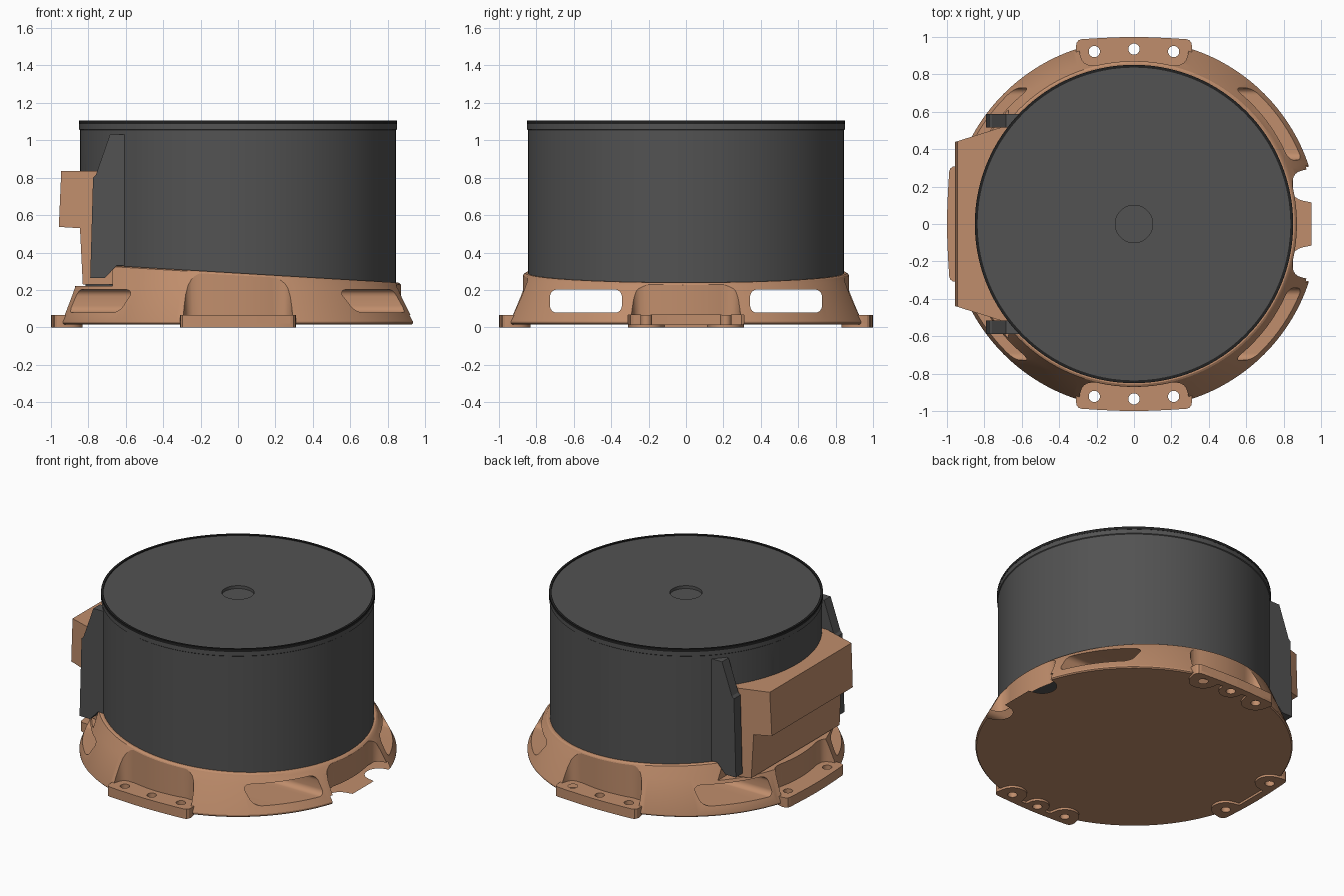
import bpy, bmesh, math
from mathutils import Matrix, Vector

if "Cube" in bpy.data.objects:
    bpy.data.objects.remove(bpy.data.objects["Cube"])

SEG = 128


def material(name, rgb):
    m = bpy.data.materials.new(name)
    m.diffuse_color = (*rgb, 1)
    m.use_nodes = True
    m.node_tree.nodes["Principled BSDF"].inputs["Base Color"].default_value = m.diffuse_color
    return m


TAN = material("tan", (0.53, 0.27, 0.15))
DARK = material("dark_grey", (0.085, 0.085, 0.085))
BLACK = material("black", (0.015, 0.015, 0.015))


def finish(name, bm, mat=None):
    bmesh.ops.recalc_face_normals(bm, faces=bm.faces[:])
    me = bpy.data.meshes.new(name)
    bm.to_mesh(me)
    bm.free()
    ob = bpy.data.objects.new(name, me)
    bpy.context.collection.objects.link(ob)
    if mat:
        me.materials.append(mat)
    return ob


def add_prism(bm, pts, lo, hi, place):
    """Extrude a 2D outline from lo to hi; place maps (a, b, h) to 3D."""
    low = [bm.verts.new(place(a, b, lo)) for a, b in pts]
    top = [bm.verts.new(place(a, b, hi)) for a, b in pts]
    bm.faces.new(low)
    bm.faces.new(top)
    for i in range(len(pts)):
        j = (i + 1) % len(pts)
        bm.faces.new((low[i], low[j], top[j], top[i]))


def prism(name, pts, lo, hi, place, mat=None):
    bm = bmesh.new()
    add_prism(bm, pts, lo, hi, place)
    return finish(name, bm, mat)


def lathe(name, rings, mat, closed=False):
    """Rings are (radius, height, tilt along x)."""
    bm = bmesh.new()
    loops = []
    for r, z, k in rings:
        angs = [2 * math.pi * i / SEG for i in range(SEG)]
        loops.append([bm.verts.new((r * math.cos(a), r * math.sin(a), z + k * r * math.cos(a))) for a in angs])
    pairs = list(zip(loops, loops[1:]))
    if closed:
        pairs.append((loops[-1], loops[0]))
    else:
        bm.faces.new(loops[0])
        bm.faces.new(loops[-1])
    for p, q in pairs:
        for i in range(SEG):
            j = (i + 1) % SEG
            bm.faces.new((p[i], p[j], q[j], q[i]))
    return finish(name, bm, mat)


def boolean(ob, tool, op):
    tool.hide_render = True
    mod = ob.modifiers.new(op, 'BOOLEAN')
    mod.operation, mod.object, mod.solver = op, tool, 'EXACT'
    bpy.context.view_layer.objects.active = ob
    bpy.ops.object.modifier_apply(modifier=mod.name)
    bpy.data.objects.remove(tool)


def circle(cx, cy, r, n=32):
    return [(cx + r * math.cos(2 * math.pi * i / n), cy + r * math.sin(2 * math.pi * i / n)) for i in range(n)]


def mirrored(half):
    """Complete an outline whose right half is given, left half mirrored."""
    return half + [(-u, v) for u, v in reversed(half) if abs(u) > 1e-6]


def side(i):
    rot = Matrix.Rotation(i * math.pi / 2, 3, 'Z')
    return lambda u, v, h: rot @ Vector((u, v, h))


def flat(x, y, z):
    return Vector((x, y, z))


# Flared base with a tilted upper rim
base = lathe("flared_base", [
    (0.978, 0.015, 0), (0.985, 0.022, 0), (0.985, 0.032, 0), (0.90, 0.222, -0.03),
    (0.876, 0.268, -0.055), (0.868, 0.284, -0.06), (0.858, 0.29, -0.06)], TAN)

# Notch in the rim below the connector housing
boolean(base, prism("notch", [(-1.2, -0.7), (-0.67, -0.7), (-0.67, 0.7), (-1.2, 0.7)], 0.222, 0.6, flat), 'DIFFERENCE')

# Pockets above the four mounting pads
wall = [(0.2 * i / 10, math.sqrt(0.871 ** 2 - (0.2 * i / 10) ** 2)) for i in range(11)]
pocket = mirrored(wall + [(0.225, 0.847), (0.25, 0.852), (0.268, 0.863), (0.28, 0.88), (0.288, 0.905), (0.3, 0.97), (0.305, 1.1)])
for i in range(4):
    boolean(base, prism("pocket", pocket, 0.064, 0.5, side(i)), 'DIFFERENCE')

# Mounting pads, scalloped feet and screw holes
outer = [(0.31, 0.95), (0.307, 0.968), (0.297, 0.982), (0.28, 0.988), (0.2, 0.993), (0.1, 0.998), (0.0, 1.0)]
for i in range(4):
    holes = [(-0.212, 0.922, 0.09), (0.212, 0.922, 0.09)]
    if i % 2 == 0:
        holes.append((0, 0.935, 0.075))
    boolean(base, prism("pad", mirrored([(0.31, 0.85)] + outer), 0.02, 0.066, side(i)), 'UNION')
    inner = []
    for s in range(-39, 40):
        u = s * 0.3075 / 40
        v = 0.95
        for cu, cv, r in holes:
            if abs(u - cu) < r:
                v = min(v, cv - math.sqrt(r * r - (u - cu) ** 2))
        inner.append((u, v))
    boolean(base, prism("foot", inner + mirrored(outer), 0, 0.06, side(i)), 'UNION')
    bm = bmesh.new()
    for cu, cv, r in holes:
        add_prism(bm, circle(cu, cv, 0.03), -0.1, 0.2, side(i))
    boolean(base, finish("holes", bm), 'DIFFERENCE')

# Vent slots running through the base along x
for s in (-1, 1):
    slot = []
    for cx, cz, a0 in ((0.69, 0.165, 0), (0.38, 0.165, 90), (0.38, 0.115, 180), (0.69, 0.115, 270)):
        for k in range(7):
            a = math.radians(a0 + 15 * k)
            slot.append((s * (cx + 0.037 * math.cos(a)), cz + 0.037 * math.sin(a)))
    boolean(base, prism("slot", slot, -1.3, 1.3, lambda y, z, x: Vector((x, y, z))), 'DIFFERENCE')

# Drum body with a stepped upper edge and a small centre recess
body = lathe("drum_body", [
    (0.845, 0.212, 0), (0.845, 1.054, 0), (0.85, 1.058, 0), (0.85, 1.09, 0), (0.84, 1.098, 0),
    (0.1, 1.098, 0), (0.1, 1.078, 0)], DARK)
boolean(body, prism("flat_cut", [(-1, -0.43), (-0.815, -0.43), (-0.815, 0.43), (-1, 0.43)], 0.1, 0.8, flat), 'DIFFERENCE')

# Black ring around the lid
rim = lathe("lid_rim", [(0.851, 1.086, 0), (0.851, 1.105, 0), (0.836, 1.105, 0), (0.836, 1.086, 0)], BLACK, True)

# Connector housing: side profile intersected with a tapered plan
housing = prism("connector_housing", [
    (-0.945, 0.835), (-0.958, 0.537), (-0.845, 0.53), (-0.83, 0.23), (-0.66, 0.23), (-0.66, 0.835)],
    -0.7, 0.7, lambda x, z, y: Vector((x, y, z)), TAN)
plan = [(-1, -0.425), (-0.7, -0.52), (-0.65, -0.525), (-0.65, 0.525), (-0.7, 0.52), (-1, 0.425)]
boolean(housing, prism("plan", plan, 0, 1, flat), 'INTERSECT')

# Side plates flanking the housing
plate = [(-0.6, 1.03), (-0.685, 1.03), (-0.76, 0.815), (-0.775, 0.8), (-0.79, 0.265), (-0.71, 0.265), (-0.65, 0.33), (-0.6, 0.33)]
plates = [prism(n, plate, s * 0.517, s * 0.588, lambda x, z, y: Vector((x, y, z)), DARK)
          for n, s in (("front_side_plate", -1), ("back_side_plate", 1))]

# Smooth round surfaces, keep edges sharp
bpy.ops.object.select_all(action='DESELECT')
for ob in (base, body, rim, housing, *plates):
    ob.select_set(True)
bpy.context.view_layer.objects.active = base
bpy.ops.object.shade_smooth_by_angle(angle=math.radians(25))
